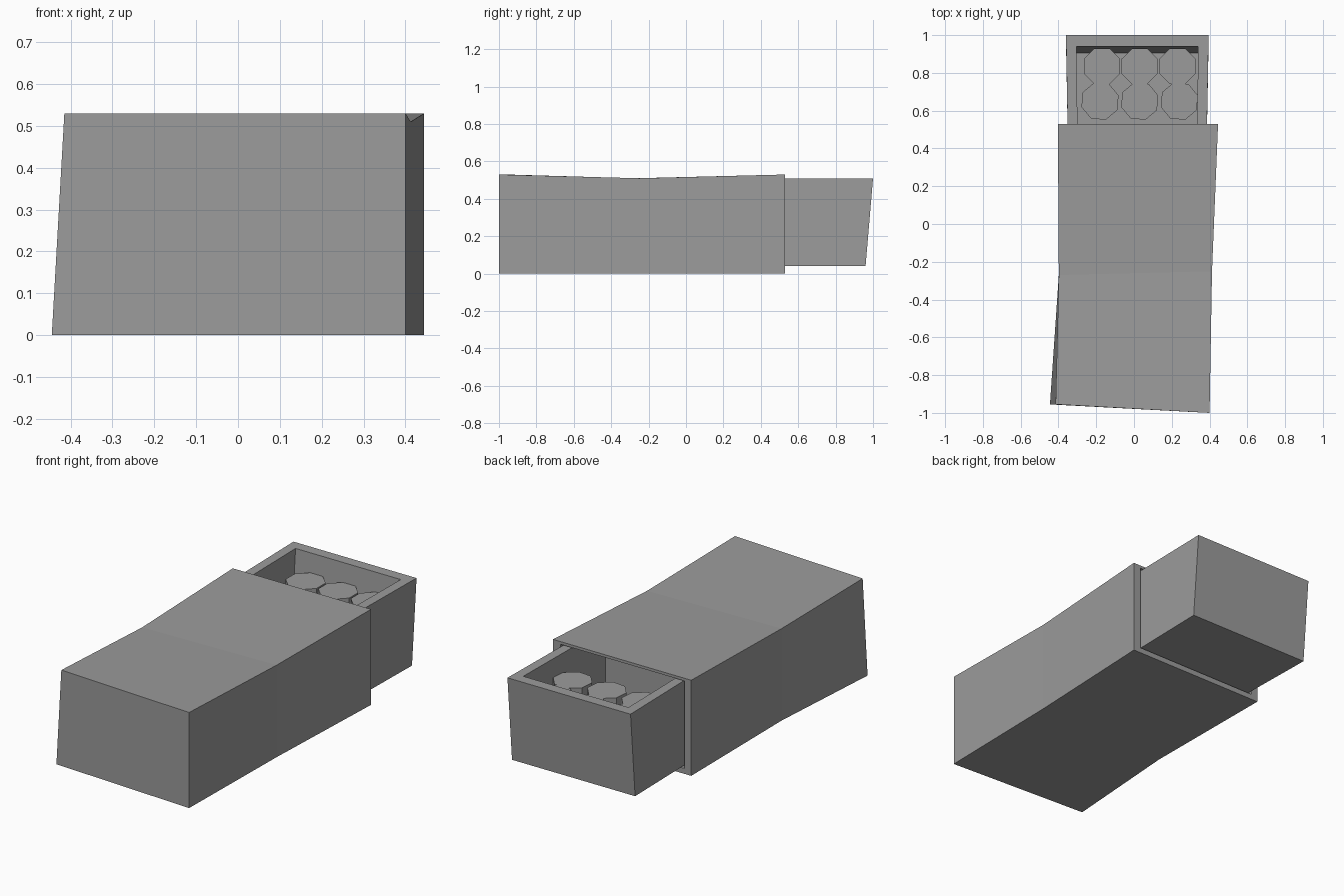
import bpy, bmesh, math

cube = bpy.data.objects.get("Cube")
if cube:
    bpy.data.objects.remove(cube, do_unlink=True)

card = bpy.data.materials.new("plain grey")
card.use_nodes = True
GREY = (0.33, 0.33, 0.33, 1)
card.diffuse_color = GREY
card.node_tree.nodes["Principled BSDF"].inputs["Base Color"].default_value = GREY


def loft(name, rings):
    """Bridge successive rings of points and cap both ends."""
    bm = bmesh.new()
    loops = [[bm.verts.new(p) for p in ring] for ring in rings]
    for a, b in zip(loops, loops[1:]):
        n = len(a)
        for i in range(n):
            j = (i + 1) % n
            bm.faces.new((a[i], a[j], b[j], b[i]))
    bm.faces.new(loops[0])
    bm.faces.new(loops[-1])
    bmesh.ops.recalc_face_normals(bm, faces=bm.faces[:])
    mesh = bpy.data.meshes.new(name)
    bm.to_mesh(mesh)
    bm.free()
    mesh.materials.append(card)
    obj = bpy.data.objects.new(name, mesh)
    bpy.context.collection.objects.link(obj)
    return obj


def section(left, right, y_left, y_right, low, high, lean=0):
    """Upright four-cornered ring across the sleeve."""
    return [(left, y_left, low), (right, y_right, low),
            (right, y_right, high), (left + lean, y_left, high)]


def level(left, right, back, z, front, pinch=0.015):
    """Flat four-cornered ring around the tray."""
    return [(left + pinch, front, z), (right - pinch, front, z),
            (right, back, z), (left, back, z)]


# Dented sleeve, closed at the front and hollow at the back
loft("sleeve", [
    section(-0.445, 0.40, -0.955, -1.0, 0, 0.53, lean=0.03),
    section(-0.398, 0.413, -0.27, -0.25, 0, 0.51),
    section(-0.403, 0.445, 0.53, 0.53, 0, 0.53),
    section(-0.362, 0.40, 0.53, 0.53, 0.03, 0.515),
    section(-0.362, 0.39, 0.10, 0.10, 0.03, 0.513),
])

# Open tray sliding out of the sleeve, with a leaning back wall
loft("tray", [
    level(-0.36, 0.395, 0.96, 0.04, 0.17),
    level(-0.36, 0.395, 1.0, 0.51, 0.17),
    level(-0.305, 0.34, 0.94, 0.51, 0.235, 0.01),
    level(-0.305, 0.34, 0.905, 0.09, 0.235, 0.01),
])

# Two rows of upright eight-sided cylinders
for row, (y, spin) in enumerate(((0.65, 0.30), (0.835, 0.39))):
    for col in range(3):
        x = 0.03 + (col - 1) * (0.21 - 0.01 * row)
        turn = [spin + k * math.tau / 8 for k in range(8)]
        loft(f"cylinder_{row + 1}_{col + 1}", [
            [(x + 0.103 * math.cos(t), y + 0.103 * math.sin(t), z) for t in turn]
            for z in (0.09, 0.405)])
